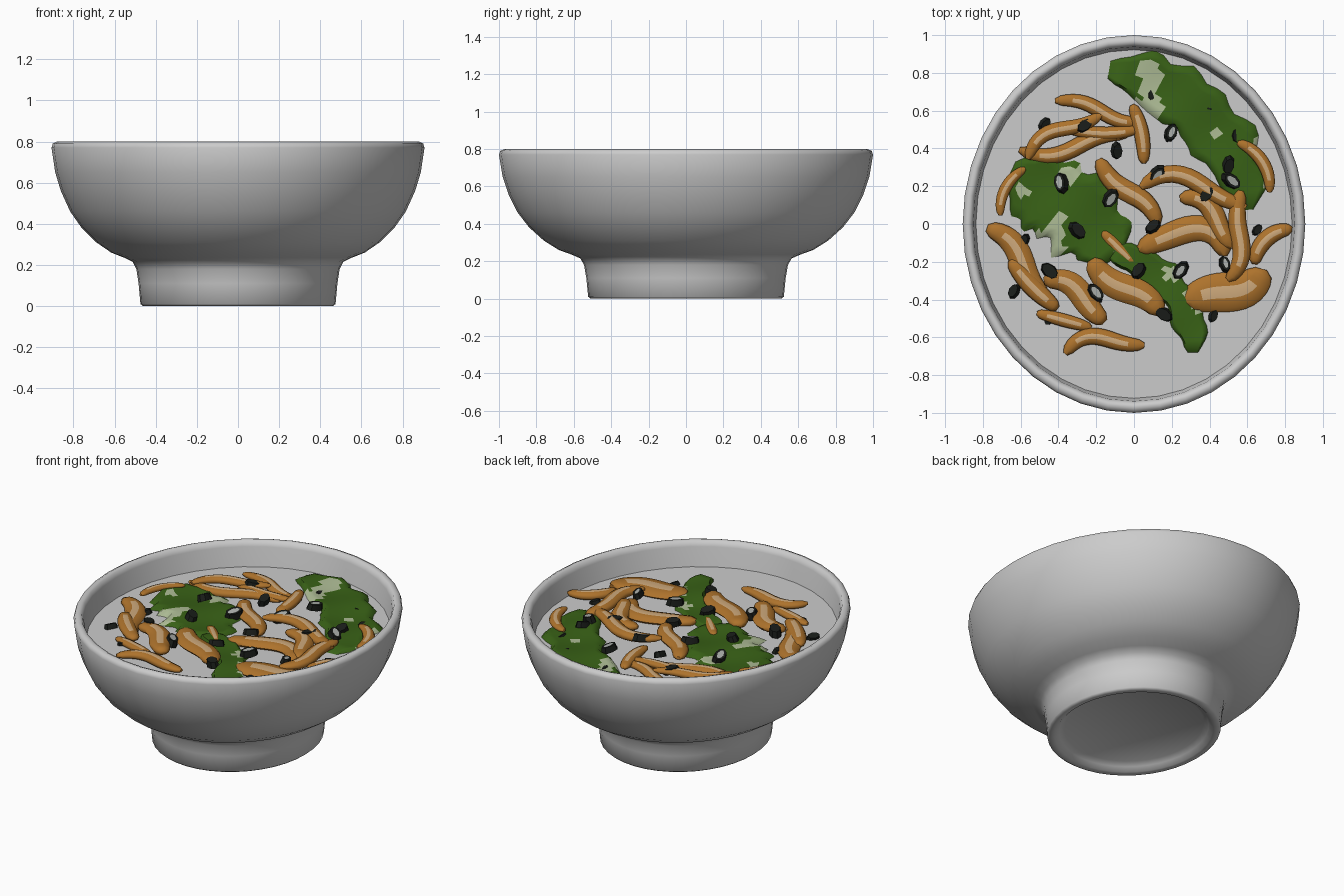
import bpy, bmesh, math, random
from mathutils import Vector, noise

if "Cube" in bpy.data.objects:
    bpy.data.objects.remove(bpy.data.objects["Cube"])

random.seed(4)
SOUP_Z = 0.645


def material(name, rgb):
    m = bpy.data.materials.new(name)
    m.diffuse_color = (*rgb, 1)
    m.use_nodes = True
    m.node_tree.nodes["Principled BSDF"].inputs["Base Color"].default_value = m.diffuse_color
    return m


brown = material("noodle_brown", (0.42, 0.17, 0.025))
cream = material("noodle_highlight", (0.62, 0.4, 0.2))
green = material("leaf_green", (0.04, 0.12, 0.008))
pale = material("leaf_pale", (0.42, 0.5, 0.3))
dark = material("scallion_dark", (0.01, 0.012, 0.01))
silver = material("scallion_cut", (0.4, 0.42, 0.4))


def finish(name, bm, mats=(), angle=65):
    bmesh.ops.recalc_face_normals(bm, faces=bm.faces)
    me = bpy.data.meshes.new(name)
    bm.to_mesh(me)
    bm.free()
    ob = bpy.data.objects.new(name, me)
    bpy.context.collection.objects.link(ob)
    for m in mats:
        me.materials.append(m)
    bpy.ops.object.select_all(action='DESELECT')
    ob.select_set(True)
    bpy.context.view_layer.objects.active = ob
    bpy.ops.object.shade_smooth_by_angle(angle=math.radians(angle))
    return ob


def lathe(name, profile, n=40):
    """Spin an (r, z) profile into an oval body."""
    bm = bmesh.new()
    vs = [bm.verts.new((r, 0, z)) for r, z in profile]
    es = [bm.edges.new(p) for p in zip(vs, vs[1:])]
    bmesh.ops.spin(bm, geom=vs + es, axis=(0, 0, 1), cent=(0, 0, 0),
                   steps=n, angle=2 * math.pi)
    bmesh.ops.remove_doubles(bm, verts=bm.verts, dist=1e-4)
    bmesh.ops.scale(bm, vec=(0.907, 1, 1), verts=bm.verts)
    return finish(name, bm)


def arc(x, y, heading, length, turn, n=16, wave=0):
    """Points and directions of a (wavy) arc with its middle at (x, y)."""
    h, k = math.radians(heading), math.radians(turn)
    p, out = Vector((0, 0)), []
    for i in range(n + 1):
        a = h + k * (i / n - 0.5) + wave * math.cos(2 * math.pi * i / n)
        d = Vector((math.cos(a), math.sin(a)))
        out.append((p.copy(), d))
        p += d * length / n
    mid = out[n // 2][0]
    return [(q - mid + Vector((x, y)), d) for q, d in out]


def noodle(name, x, y, heading, length, turn, width, lift, wave, sides=10):
    """Tapered curved strand with a pale stripe along its top."""
    path = arc(x, y, heading, length, turn, wave=wave)
    n = len(path) - 1
    bm, rings = bmesh.new(), []
    for i, (c, t) in enumerate(path):
        w = width / 2 * (0.3 + 0.7 * max(0, math.sin(math.pi * i / n)) ** 0.4)
        h = min(w, 0.045) * 0.6
        ang = [2 * math.pi * k / sides for k in range(sides)]
        rings.append([bm.verts.new((c.x - t.y * w * math.cos(a), c.y + t.x * w * math.cos(a),
                                    SOUP_Z + lift + h * math.sin(a))) for a in ang])
    for i, (r, s) in enumerate(zip(rings, rings[1:])):
        for k in range(sides):
            f = bm.faces.new((r[k], r[k - 1], s[k - 1], s[k]))
            f.material_index = int(k == 3 and 2 < i < n - 3)
    bm.faces.new(rings[0])
    bm.faces.new(rings[-1])
    finish(name, bm, (brown, cream))


def leaf(name, x, y, heading, length, turn, width, lift=0.026, n=24, m=12):
    """Wilted leaf: curved sheet with ragged edges, ripples and pale patches."""
    bm, rows = bmesh.new(), []
    for i, (c, t) in enumerate(arc(x, y, heading, length, turn, n)):
        row = []
        for j in range(m + 1):
            s = 2 * j / m - 1
            rag = 1 + 0.5 * noise.noise((i * 0.35, math.copysign(3, s), x * 9))
            w = width / 2 * max(0.05, math.sin(math.pi * (i + 0.5) / (n + 1))) ** 0.45 * rag
            q = c + Vector((-t.y, t.x)) * w * s
            edge = abs(s) == 1 or i in (0, n)
            z = 0.002 if edge else lift + 0.01 * math.sin(11 * q.x) * math.cos(13 * q.y)
            row.append(bm.verts.new((q.x, q.y, SOUP_Z + z)))
        rows.append(row)
    for a, b in zip(rows, rows[1:]):
        for j in range(m):
            f = bm.faces.new((a[j], b[j], b[j + 1], a[j + 1]))
            f.material_index = int(noise.noise(f.calc_center_median() * 6) > 0.27)
    finish(name, bm, (green, pale))


# Bowl with recessed foot ring, rounded wall and rolled rim
outside = [(0, 0.045), (0.42, 0.045), (0.45, 0.025), (0.475, 0.003), (0.51, 0), (0.523, 0.01),
           (0.533, 0.11), (0.545, 0.18), (0.565, 0.215), (0.61, 0.235), (0.68, 0.26), (0.76, 0.31),
           (0.84, 0.382), (0.9, 0.46), (0.95, 0.56), (0.98, 0.65), (1, 0.77)]
inside = [(0.993, 0.79), (0.97, 0.8), (0.95, 0.793), (0.938, 0.765), (0.922, 0.64),
          (0.86, 0.48), (0.7, 0.34), (0, 0.25)]
lathe("bowl", outside + inside)

# Broth surface
lathe("broth", [(0, SOUP_Z), (0.925, SOUP_Z)])

# Wilted greens: middle x, y, heading, length, turn, width
leaf("leaf_back", 0.36, 0.57, -47, 1.12, -75, 0.33)
leaf("leaf_left", -0.35, 0.08, -40, 0.72, -30, 0.46)
leaf("leaf_front", 0.19, -0.33, -52, 0.76, -80, 0.2)

# Noodle strands: middle x, y, heading, length, turn, width
strands = [
    (-.18, .6, -12, .5, 10, .08), (.04, .48, -80, .32, -30, .08),
    (-.4, .5, 30, .48, -40, .08), (-.32, .4, 8, .6, 15, .09),
    (-.17, .48, 0, .4, 30, .07), (-.68, .19, 60, .3, -70, .06),
    (-.6, -.18, -50, .5, -20, .13), (-.54, -.33, -45, .36, 20, .1),
    (-.29, -.36, -35, .42, -55, .13), (-.37, -.51, -15, .3, 0, .07),
    (-.17, -.6, 5, .46, -60, .09), (-.05, -.34, -38, .48, 0, .15),
    (-.08, -.13, -45, .25, 0, .07), (-.03, .17, -48, .48, -10, .11),
    (.32, .23, -12, .62, -60, .1), (.28, -.03, -10, .56, -130, .14),
    (.42, .06, -45, .42, -70, .11), (.56, -.07, -100, .5, -40, .1),
    (.5, -.36, 25, .46, 60, .21), (.7, -.08, 40, .3, -90, .09),
    (.68, .33, -60, .34, -80, .07)]
for i, s in enumerate(strands):
    noodle(f"noodle_{i + 1}", *s, lift=0.012 + 0.01 * (i % 3), wave=0.35 * (-1) ** i * (s[3] > .4))

# Chopped scallions: small chunks scattered on a golden-angle spiral, some with a shiny cut
for i in range(26):
    r, a = 0.8 * math.sqrt((i + 0.5) / 26), 2.4 * i + random.uniform(-.2, .2)
    if r * math.sin(a) < -0.6:
        a += 2
    outer = r > .65
    bm = bmesh.new()
    bmesh.ops.create_cone(bm, cap_ends=True, segments=8, radius1=0.044, radius2=0.036, depth=0.04)
    k = random.uniform(.8, 1.05) * (0.75 if outer else 1)
    bmesh.ops.scale(bm, vec=(0.85 * k, 1.35 * k, k), verts=bm.verts)
    if i % 2 and not outer:
        top = [f for f in bm.faces if f.normal.z > .9]
        bmesh.ops.inset_region(bm, faces=top, thickness=0.013)
        for f in top:
            f.material_index = 1
    ob = finish(f"scallion_{i + 1}", bm, (dark, silver), 40)
    ob.location = (0.9 * r * math.cos(a), r * math.sin(a), SOUP_Z + (0.008 if outer else 0.038))
    ob.rotation_euler = [random.uniform(-t, t) for t in (.3, .4, 1)]
